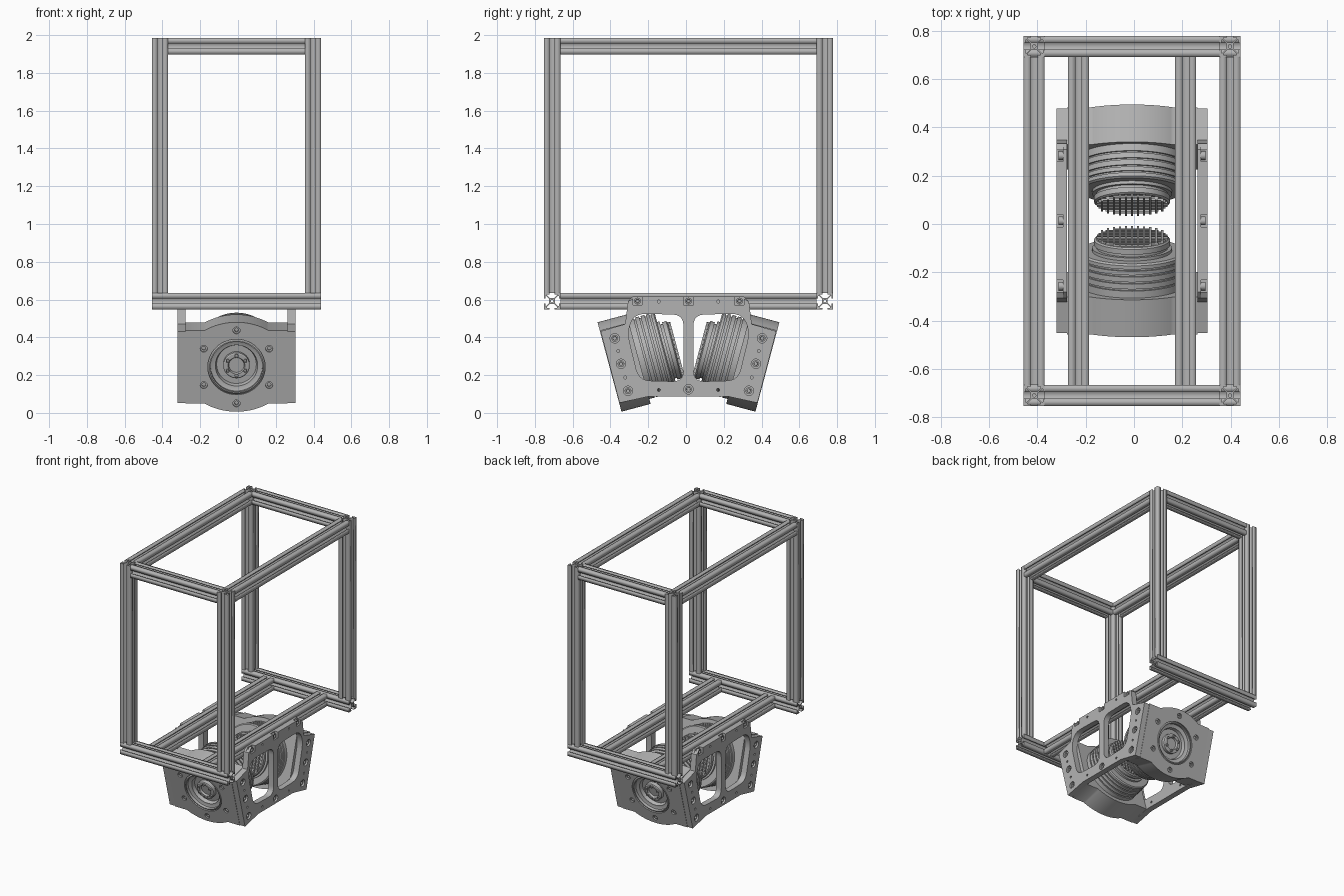
import bpy, bmesh, math
from mathutils import Matrix, Vector

if "Cube" in bpy.data.objects:
    bpy.data.objects.remove(bpy.data.objects["Cube"])

CX, CY = -0.008, 0.013
TILT = math.radians(15)

grey = bpy.data.materials.new("machined_grey")
grey.use_nodes = True
grey.diffuse_color = (0.45, 0.45, 0.45, 1)
grey.node_tree.nodes["Principled BSDF"].inputs["Base Color"].default_value = grey.diffuse_color


def finish(name, mesh, matrix, smooth=True):
    mesh.name = name
    mesh.materials.clear()
    mesh.materials.append(grey)
    ob = bpy.data.objects.new(name, mesh)
    bpy.context.collection.objects.link(ob)
    ob.matrix_world = matrix
    if smooth:
        bpy.ops.object.select_all(action="DESELECT")
        ob.select_set(True)
        bpy.context.view_layer.objects.active = ob
        bpy.ops.object.shade_smooth_by_angle(angle=math.radians(30))
    return ob


def axes(x, y, z, origin):
    m = Matrix((x, y, z)).transposed().to_4x4()
    m.translation = Vector(origin)
    return m


def circle(x, y, r, n=20):
    return [(x + r * math.cos(math.tau * i / n), y + r * math.sin(math.tau * i / n)) for i in range(n)]


def mirrored(half):
    return half + [(-x, y) for x, y in reversed(half)]


def rounded(pts, r, steps=5):
    """Round every corner of a loop."""
    out = []
    for i, p in enumerate(pts):
        p, a, b = Vector(p), Vector(pts[i - 1]), Vector(pts[(i + 1) % len(pts)])
        s = p + (a - p).normalized() * min(r, (a - p).length / 2.1)
        e = p + (b - p).normalized() * min(r, (b - p).length / 2.1)
        for k in range(steps + 1):
            t = k / steps
            out.append(tuple(s * (1 - t) ** 2 + p * 2 * t * (1 - t) + e * t * t))
    return out


def plate(name, loops, depth, matrix, smooth=True):
    """Extrude an outline with holes from local z = 0 to z = depth."""
    cu = bpy.data.curves.new(name, "CURVE")
    cu.dimensions, cu.fill_mode, cu.extrude = "2D", "BOTH", depth / 2
    for loop in loops:
        sp = cu.splines.new("POLY")
        sp.points.add(len(loop) - 1)
        for q, (x, y) in zip(sp.points, loop):
            q.co = (x, y, 0, 1)
        sp.use_cyclic_u = True
    tmp = bpy.data.objects.new(name + "_outline", cu)
    bpy.context.collection.objects.link(tmp)
    mesh = bpy.data.meshes.new_from_object(tmp.evaluated_get(bpy.context.evaluated_depsgraph_get()))
    bpy.data.objects.remove(tmp)
    bm = bmesh.new()
    bm.from_mesh(mesh)
    bmesh.ops.remove_doubles(bm, verts=bm.verts, dist=1e-5)
    bmesh.ops.translate(bm, verts=bm.verts, vec=(0, 0, depth / 2))
    bmesh.ops.recalc_face_normals(bm, faces=bm.faces)
    bm.to_mesh(mesh)
    bm.free()
    return finish(name, mesh, matrix, smooth)


def lathe(name, profile, matrix, n=64):
    """Spin (radius, height) points about local z."""
    bm = bmesh.new()
    vs = [bm.verts.new((r, 0, z)) for r, z in profile]
    es = [bm.edges.new(e) for e in zip(vs, vs[1:])]
    bmesh.ops.spin(bm, geom=vs + es, axis=(0, 0, 1), cent=(0, 0, 0), angle=math.tau, steps=n)
    bmesh.ops.remove_doubles(bm, verts=bm.verts, dist=1e-5)
    bmesh.ops.recalc_face_normals(bm, faces=bm.faces)
    mesh = bpy.data.meshes.new(name)
    bm.to_mesh(mesh)
    bm.free()
    return finish(name, mesh, matrix)


# Slotted extrusion section, one side turned four times
H = 0.0435
side = [(-H, H), (-.013, H), (-.013, .036), (-.027, .036), (-.027, .031), (-.011, .015),
        (.011, .015), (.027, .031), (.027, .036), (.013, .036), (.013, H)]
section = []
for k in range(4):
    rot = Matrix.Rotation(-k * math.pi / 2, 2)
    section += [tuple(rot @ Vector(p)) for p in side]
X, Y, Z = (1, 0, 0), (0, 1, 0), (0, 0, 1)


def beam(name, start, length, direction):
    cols = {"x": (Y, Z, X), "y": (Z, X, Y), "z": (X, Y, Z)}[direction]
    origin = Vector(start) + Vector((CX, CY, 0))
    plate(name, [section, circle(0, 0, .007, 12)], length, axes(*cols, origin), False)


# Frame
PX, PY, LOW, TOP = 0.405, 0.722, 0.592, 1.942
for sx, lr in ((-1, "right"), (1, "left")):
    for sy, fb in ((-1, "front"), (1, "back")):
        beam(f"{fb}_{lr}_post", (sx * PX, sy * PY, LOW + H), TOP - LOW, "z")
    beam(f"{lr}_top_rail", (sx * PX, H - PY, TOP), 2 * (PY - H), "y")
    beam(f"{lr}_support_rail", (sx * .222, H - PY, LOW), 2 * (PY - H), "y")
for sy, fb in ((-1, "front"), (1, "back")):
    beam(f"{fb}_top_rail", (H - PX, sy * PY, TOP), 2 * (PX - H), "x")
    beam(f"{fb}_bottom_rail", (-PX - H, sy * PY, LOW), 2 * (PX + H), "x")

# Side plates: an inner layer and an outer layer with counterbores and notches
edge = [(.335, .47), (.465, .432), (.365, .053), (.205, .088)]
plain = mirrored([(.295, .615), (.32, .59)] + edge)
notched = mirrored([(.026, .572), (.026, .615), (.245, .615), (.245, .572), (.294, .572),
                    (.294, .605), (.32, .59)] + edge)
window = rounded([(.026, .52), (.285, .525), (.325, .43), (.262, .172), (.026, .165)], .06)
windows = [window, [(-x, y) for x, y in window]]
bores = [(s * y, z) for s in (-1, 1) for y, z in ((.39, .395), (.357, .26), (.32, .117))] + [(0, .125)]
pins = [(s * y, z) for s in (-1, 1) for y, z in ((.372, .328), (.335, .187), (.157, .122), (.157, .59))]
pin_loops = [circle(y, z, .008, 10) for y, z in pins]
screw = [(0, .006), (.009, .006), (.010, .018), (.018, .018), (.018, 0)]
for s, lr in ((-1, "right"), (1, "left")):
    base = axes((0, s, 0), Z, (s, 0, 0), (CX + s * .27, CY, 0))
    plate(f"{lr}_plate_inner", [plain] + windows + pin_loops, .016, base)
    plate(f"{lr}_plate_outer", [notched] + windows + pin_loops + [circle(y, z, .025) for y, z in bores],
          .027, base @ Matrix.Translation((0, 0, .016)))
    for i, (y, z) in enumerate(bores + [(-.27, .592), (0, .592), (.27, .592)]):
        lathe(f"{lr}_plate_screw_{i}", screw, base @ Matrix.Translation((y, z, .016)), 16)

# Tilted camera units
arc = [(x / 100, .245 - .344 + math.sqrt(.344 ** 2 - (x / 100) ** 2)) for x in range(0, 18)]
right_half = arc + [(.27, .2), (.27, -.2)] + [(x, -y) for x, y in reversed(arc)]
block = right_half + [(-x, y) for x, y in reversed(right_half)][1:-1]
hexes = [(.2 * math.sin(math.tau * i / 6), .2 * math.cos(math.tau * i / 6)) for i in range(6)]
ribs = [(.15, .15), (.218, .15)]
for t in (.19, .22, .25, .275):
    ribs += [(.218, t), (.208, t), (.208, t + .008), (.218, t + .008)]
ribs += [(.218, .298), (.21, .305), (.165, .305), (.165, .318), (.148, .318), (.148, .33),
         (.157, .33), (.157, .352), (.15, .358), (0, .358)]
lens = [(.152, .01), (.143, .002), (.137, .002), (.137, .022), (.118, .03), (.112, .03), (.105, .055),
        (.07, .055), (.07, .03), (.064, .026), (.045, .026), (.04, .04), (0, .04)]
s, c = math.sin(TILT), math.cos(TILT)
for sy, fb in ((1, "front"), (-1, "back")):
    base = axes((-sy, 0, 0), (0, -sy * s, c), (0, sy * c, s), (CX, CY - sy * .418, .243))
    plate(f"{fb}_camera_block", [block, circle(0, 0, .152, 64)] + [circle(x, y, .019) for x, y in hexes],
          .16, base)
    lathe(f"{fb}_camera_body", ribs, base)
    lathe(f"{fb}_lens", lens, base)
    for i, (x, y) in enumerate(hexes):
        lathe(f"{fb}_block_screw_{i}", [(0, .02), (.01, .02), (.01, .01), (.019, .01), (.019, .03)],
              base @ Matrix.Translation((x, y, 0)), 16)
        lathe(f"{fb}_lens_screw_{i}", [(0, .02), (.005, .02), (.006, .016), (.01, .016), (.01, .03)],
              base @ Matrix.Translation((x * .27, y * .27, 0)), 12)
    # Crossed cooling fins, cut to the round end
    bm = bmesh.new()
    for i in range(-5, 6):
        d = i * .025
        length = 2 * math.sqrt(.148 ** 2 - d * d)
        for pos, size in (((d, 0, .364), (.009, length, .016)), ((0, d, .361), (length, .007, .01))):
            bmesh.ops.create_cube(bm, size=1, matrix=Matrix.Translation(pos) @ Matrix.Diagonal((*size, 1)))
    fins = bpy.data.meshes.new("fins")
    bm.to_mesh(fins)
    bm.free()
    finish(f"{fb}_cooling_fins", fins, base, False)
